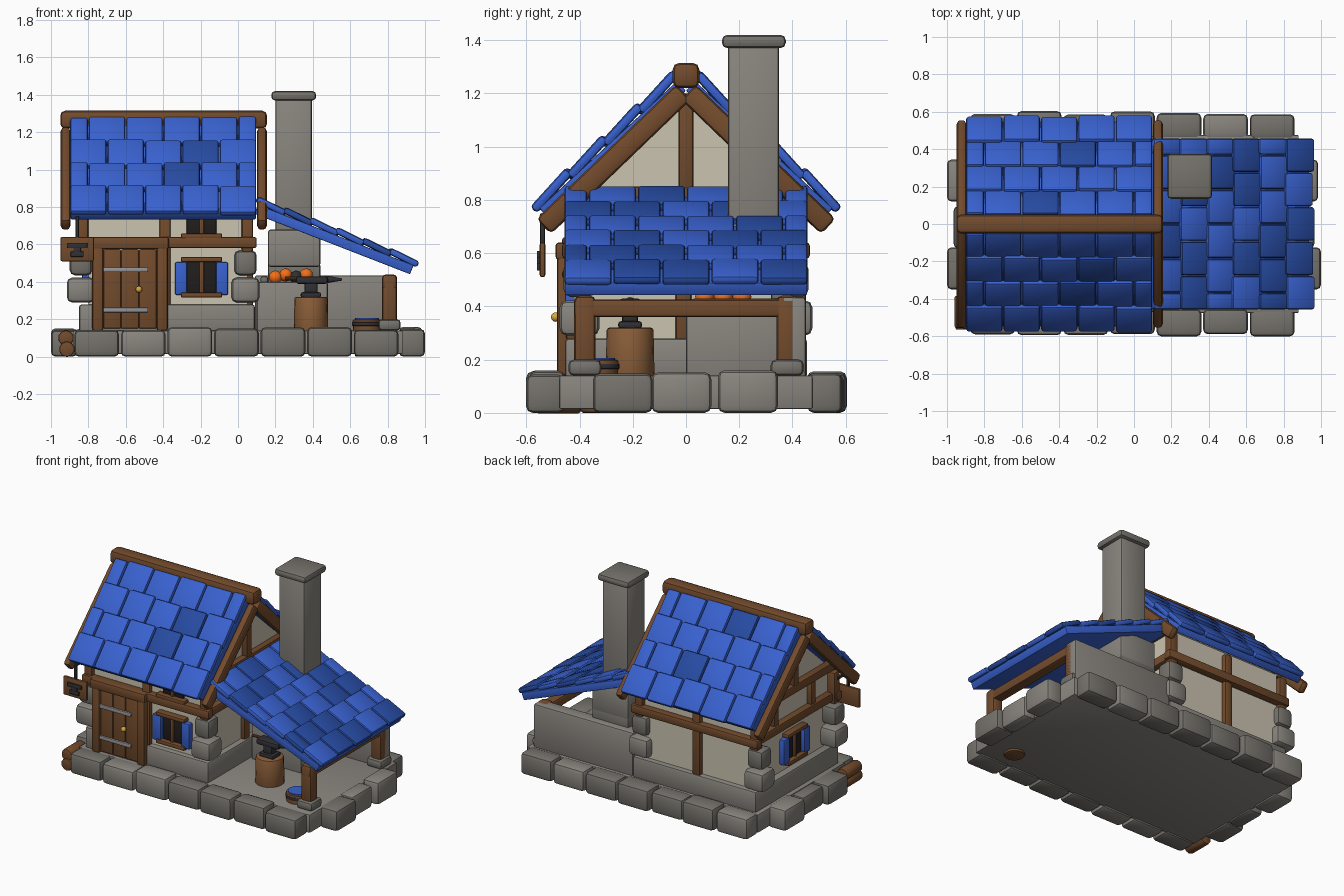
import bpy, bmesh, math, random
from mathutils import Matrix, Vector

if "Cube" in bpy.data.objects:
    bpy.data.objects.remove(bpy.data.objects["Cube"])
random.seed(4)

def mat(name, c):
    m = bpy.data.materials.new(name)
    m.diffuse_color = (*c, 1)
    m.use_nodes = True
    m.node_tree.nodes["Principled BSDF"].inputs["Base Color"].default_value = m.diffuse_color
    return m

WOOD = mat("wood", (0.17, 0.07, 0.025))
PALE = mat("cut_wood", (0.25, 0.11, 0.04))
PLASTER = mat("plaster", (0.60, 0.55, 0.44))
BLUE = mat("blue", (0.04, 0.12, 0.62))
NAVY = mat("dark_blue", (0.02, 0.07, 0.36))
STONE = mat("stone", (0.25, 0.235, 0.21))
STONE2 = mat("dark_stone", (0.18, 0.17, 0.15))
IRON = mat("iron", (0.03, 0.03, 0.035))
STEEL = mat("steel", (0.3, 0.3, 0.32))
GOLD = mat("brass", (0.7, 0.4, 0.05))
EMBER = mat("ember", (0.9, 0.16, 0.01))
DARK = mat("dark", (0.015, 0.012, 0.012))

def finish(name, bm, m, matrix=Matrix()):
    me = bpy.data.meshes.new(name)
    bm.to_mesh(me)
    bm.free()
    me.materials.append(m)
    me.shade_smooth()
    me.set_sharp_from_angle(angle=math.radians(35))
    ob = bpy.data.objects.new(name, me)
    ob.matrix_world = matrix
    bpy.context.collection.objects.link(ob)
    return ob

def block(name, matrix, size, m, bev=0.012):
    bm = bmesh.new()
    bmesh.ops.create_cube(bm, size=1, matrix=Matrix.Diagonal((*size, 1)))
    if bev:
        bmesh.ops.bevel(bm, geom=bm.edges[:], offset=min(bev, min(size) * 0.4), segments=2,
                        profile=0.5, affect='EDGES', clamp_overlap=True)
    return finish(name, bm, m, matrix)

def box(name, x, y, z, m, bev=0.012):
    c = [(a[0] + a[1]) / 2 for a in (x, y, z)]
    return block(name, Matrix.Translation(c), [a[1] - a[0] for a in (x, y, z)], m, bev)

def beam(name, p, q, w, h, m=WOOD, bev=0.02):
    p, q = Vector(p), Vector(q)
    rot = (q - p).to_track_quat('X', 'Z').to_matrix().to_4x4()
    return block(name, Matrix.Translation((p + q) / 2) @ rot, ((q - p).length, w, h), m, bev)

def cyl(name, c, r1, r2, h, m, axis='Z', n=20, bev=0.01):
    bm = bmesh.new()
    bmesh.ops.create_cone(bm, cap_ends=True, segments=n, radius1=r1, radius2=r2, depth=h)
    rim = [e for e in bm.edges if abs(e.verts[0].co.z - e.verts[1].co.z) < 1e-5]
    if bev:
        bmesh.ops.bevel(bm, geom=rim, offset=bev, segments=2, profile=0.5, affect='EDGES')
    rot = {'Z': Matrix(), 'Y': Matrix.Rotation(math.pi / 2, 4, 'X'), 'X': Matrix.Rotation(math.pi / 2, 4, 'Y')}[axis]
    return finish(name, bm, m, Matrix.Translation(c) @ rot)

def ball(name, c, r, m):
    bm = bmesh.new()
    bmesh.ops.create_icosphere(bm, subdivisions=2, radius=r)
    return finish(name, bm, m, Matrix.Translation(c))

def roof(name, top, low, axis, width, rows, cols, dark, deck):
    """Deck plus staggered tiles; top and low are the middles of the upper and lower edges."""
    top, low, w = Vector(top), Vector(low), Vector(axis)
    d = (low - top).normalized()
    n = w.cross(d)
    if n.z < 0:
        w, n = -w, -n
    length = (low - top).length
    R = Matrix((w, d, n)).transposed().to_4x4()
    block(name + "_deck", Matrix.Translation((top + low) / 2 - n * deck / 2) @ R, (width * 0.99, length * 0.985, deck), BLUE, 0.006)
    step, tw = length / rows, width / cols
    for r in range(rows):
        cuts = [i * tw for i in range(cols + 1)]
        if r % 2 == 0:
            cuts = [0] + [(i + 0.5) * tw for i in range(cols)] + [width]
        for a, b in zip(cuts, cuts[1:]):
            c = top + d * ((r + 0.5) * step + random.uniform(-0.004, 0.008)) + w * ((a + b - width) / 2) + n * 0.018
            tilt = Matrix.Rotation(math.radians(-5), 4, 'X')
            block(name + "_tile", Matrix.Translation(c) @ R @ tilt, (b - a - 0.006, step * 1.1, 0.036),
                  NAVY if random.random() < dark else BLUE, 0.016)

# Foundation slab and perimeter stones
box("floor_slab", (-0.88, 0.88), (-0.475, 0.475), (0.015, 0.14), STONE, 0.005)
for s in (-1, 1):
    for i in range(7):
        x = -0.88 + i * 0.249
        o = random.uniform(0.585, 0.605)
        box("edge_stone", (x + 0.005, x + 0.244), tuple(sorted((s * 0.455, s * o))),
            (0, random.uniform(0.14, 0.16)), random.choice((STONE, STONE2)), 0.025)
    for y, o in ((-0.35, 1.0), (-0.13, 0.965), (0.12, 0.985 if s > 0 else 1.0)):
        box("side_stone", tuple(sorted((s * 0.86, s * o))), (y, y + 0.225),
            (0, random.uniform(0.135, 0.16)), random.choice((STONE, STONE2)), 0.025)

# Log pile at the front left corner
for x, y, z in ((-0.915, -0.48, 0.04), (-0.92, -0.47, 0.1)):
    cyl("log", (x, y, z), 0.042, 0.042, 0.17, WOOD, 'Y', 10)

# House body: gabled profile extruded along x
bm = bmesh.new()
prof = [(-0.42, 0.14), (0.42, 0.14), (0.42, 0.8), (0, 1.18), (-0.42, 0.8)]
f = bm.faces.new([bm.verts.new((-0.8, y, z)) for y, z in prof])
ext = bmesh.ops.extrude_face_region(bm, geom=[f])
bmesh.ops.translate(bm, verts=[v for v in ext["geom"] if isinstance(v, bmesh.types.BMVert)], vec=(0.85, 0, 0))
bmesh.ops.recalc_face_normals(bm, faces=bm.faces[:])
finish("house_walls", bm, PLASTER)
box("wall_base", (-0.85, 0.09), (-0.455, 0.455), (0.13, 0.28), STONE, 0.015)

# Corner stones, timber posts and rails
for sx, x0 in ((-1, -0.84), (1, 0.04)):
    for sy in (-1, 1):
        for z, w in ((0.355, 0.075), (0.5, 0.06)):
            box("quoin", (x0 - w, x0 + w), (sy * 0.4 - w, sy * 0.4 + w), (z - 0.065, z + 0.068), STONE if w > 0.07 else STONE2, 0.028)
        box("corner_post", (x0 + 0.01 - 0.03, x0 + 0.01 + 0.03), (sy * 0.42 - 0.03, sy * 0.42 + 0.03), (0.56, 0.78), WOOD)
for s in (-1, 1):
    box("long_rail", (-0.87, 0.1), (s * 0.435 - 0.03, s * 0.435 + 0.03), (0.58, 0.64), WOOD)
    box("mid_post", (-0.42, -0.36), (s * 0.425 - 0.025, s * 0.425 + 0.025), (0.27, 0.78), WOOD)
for x in (-0.815, 0.06):
    box("gable_rail", (x - 0.03, x + 0.03), (-0.45, 0.45), (0.58, 0.64), WOOD)
    box("tie_beam", (x - 0.03, x + 0.03), (-0.42, 0.42), (0.79, 0.85), WOOD)
    box("king_post", (x - 0.03, x + 0.03), (-0.028, 0.028), (0.84, 1.2), WOOD)
box("right_wall_post", (0.03, 0.08), (-0.04, 0.02), (0.27, 0.6), WOOD)
for y in (-0.2, 0.2):
    box("left_upper_stud", (-0.835, -0.79), (y - 0.025, y + 0.025), (0.63, 0.8), WOOD)

# Main roof: ridge, bargeboards, tiles
box("ridge_beam", (-0.95, 0.155), (-0.05, 0.05), (1.22, 1.315), WOOD, 0.025)
for s in (-1, 1):
    for x in (-0.922, 0.128):
        beam("bargeboard", (x, s * 0.535, 0.7), (x, s * 0.01, 1.205), 0.052, 0.08)
    roof("main_roof", (-0.4, s * 0.03, 1.25), (-0.4, s * 0.555, 0.765), (1, 0, 0), 1.0, 4, 5, 0.2, 0.05)

# Door with frame, planks, hinges, knob
for x in (-0.75, -0.405):
    box("door_jamb", (x - 0.03, x + 0.03), (-0.485, -0.41), (0.14, 0.6), WOOD)
box("door_lintel", (-0.79, -0.37), (-0.49, -0.41), (0.575, 0.64), WOOD)
for i in range(3):
    x = -0.72 + i * 0.0955
    box("door_plank", (x, x + 0.094), (-0.472, -0.42), (0.15, 0.575), WOOD, 0.008)
for z in (0.25, 0.465):
    box("door_strap", (-0.72, -0.48), (-0.484, -0.46), (z - 0.013, z + 0.013), STEEL, 0.006)
ball("door_knob", (-0.53, -0.49, 0.36), 0.018, GOLD)

# Windows with shutters: built facing -y, turned for the left wall
def window(base, z0, z1, shutters=True):
    def part(name, x, y, z, m, bev=0.008):
        o = box(name, x, y, z, m, bev)
        o.matrix_world = base @ o.matrix_world
    part("window_pane", (-0.08, 0.08), (-0.012, 0.02), (z0, z1), DARK)
    part("window_mullion", (-0.012, 0.012), (-0.025, 0.02), (z0, z1), WOOD)
    for z in (z0, z1):
        part("window_sill", (-0.11, 0.11), (-0.045, 0.02), (z - 0.014, z + 0.014), WOOD)
    if shutters:
        for s in (-1, 1):
            part("shutter", (s * 0.11 - 0.032, s * 0.11 + 0.032), (-0.035, 0.01), (z0, z1 - 0.015), BLUE)
window(Matrix.Translation((-0.195, -0.42, 0)), 0.33, 0.52)
window(Matrix.Translation((-0.195, -0.42, 0)), 0.645, 0.75, False)
window(Matrix.Translation((-0.8, -0.02, 0)) @ Matrix.Rotation(-math.pi / 2, 4, 'Z'), 0.33, 0.52)

# Hanging sign with a plain anvil shape
box("sign_board", (-0.95, -0.77), (-0.55, -0.528), (0.51, 0.64), WOOD)
box("sign_hanger", (-0.868, -0.85), (-0.548, -0.53), (0.63, 0.75), IRON, 0.005)
box("sign_bracket", (-0.868, -0.85), (-0.55, -0.42), (0.725, 0.745), IRON, 0.005)
for w, z in ((0.055, 0.595), (0.02, 0.57), (0.035, 0.548)):
    box("sign_shape", (-0.86 - w, -0.86 + w), (-0.56, -0.54), (z - 0.014, z + 0.014), IRON, 0.004)

# Lean-to: posts, beam, roof
for s in (-1, 1):
    box("post", (0.77, 0.85), (s * 0.38 - 0.04, s * 0.38 + 0.04), (0.15, 0.44), WOOD, 0.02)
    box("post_base", (0.75, 0.87), (s * 0.38 - 0.062, s * 0.38 + 0.062), (0.14, 0.2), STONE2, 0.02)
box("lean_beam", (0.775, 0.845), (-0.42, 0.42), (0.36, 0.425), WOOD)
roof("lean_roof", (0.1, 0, 0.815), (0.945, 0, 0.487), (0, 1, 0), 0.92, 6, 5, 0.35, 0.052)

# Back wall, hearth, coals and chimney
box("back_wall", (0.09, 0.85), (0.36, 0.45), (0.13, 0.435), STONE, 0.012)
box("hearth", (0.1, 0.48), (0, 0.38), (0.13, 0.4), STONE, 0.012)
for x in (0.14, 0.45):
    box("hearth_rim", (x - 0.02, x + 0.02), (0.02, 0.37), (0.39, 0.43), STONE2)
for i in range(10):
    ball("coal", (0.2 + 0.055 * (i % 4), 0.07 + 0.07 * (i // 4), 0.425 + 0.012 * (i % 2)), 0.036, (EMBER, EMBER, IRON)[i % 3])
box("hood_back", (0.16, 0.44), (0.32, 0.4), (0.39, 0.5), STONE2)
box("chimney_hood", (0.16, 0.44), (0.11, 0.4), (0.48, 0.68), STONE, 0.015)
box("chimney", (0.2, 0.395), (0.158, 0.35), (0.66, 1.39), STONE, 0.012)
box("chimney_cap", (0.178, 0.418), (0.135, 0.375), (1.37, 1.42), STONE2, 0.02)

# Anvil on a stump
cyl("stump", (0.39, -0.21, 0.225), 0.092, 0.088, 0.19, PALE)
box("anvil_foot", (0.335, 0.445), (-0.255, -0.165), (0.315, 0.345), IRON)
box("anvil_waist", (0.355, 0.425), (-0.24, -0.18), (0.335, 0.4), IRON)
box("anvil_top", (0.31, 0.48), (-0.25, -0.17), (0.39, 0.43), IRON)
cyl("anvil_horn", (0.51, -0.21, 0.413), 0.022, 0.006, 0.09, IRON, 'X', 12, 0)
cyl("hammer_handle", (0.3, -0.2, 0.418), 0.01, 0.01, 0.1, WOOD, 'X', 10, 0)

# Water bucket set into the floor
cyl("bucket", (0.69, -0.33, 0.1), 0.065, 0.078, 0.2, WOOD)
cyl("bucket_water", (0.69, -0.33, 0.2), 0.064, 0.064, 0.012, BLUE, bev=0)
cyl("bucket_hoop", (0.69, -0.33, 0.175), 0.08, 0.08, 0.02, IRON, bev=0.004)
